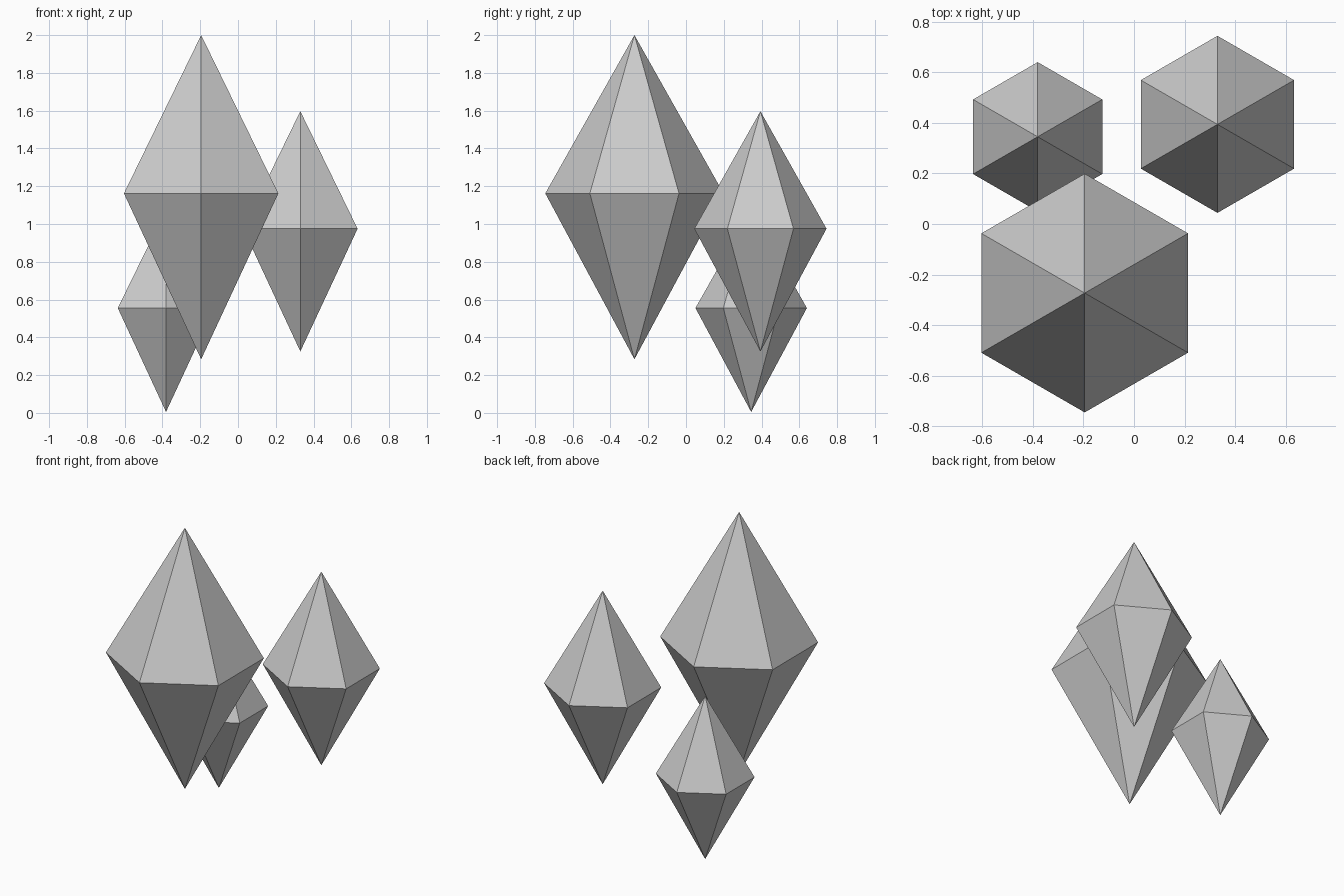
import bpy, bmesh
from math import cos, sin, pi

if "Cube" in bpy.data.objects:
    bpy.data.objects.remove(bpy.data.objects["Cube"])

SIDES = 6


def crystal(name, x, y, radius, bottom, middle, top):
    """Flat-faced hexagonal bipyramid with ring corners facing +y and -y."""
    bm = bmesh.new()
    ring = [bm.verts.new((radius * cos(pi / 2 + 2 * pi * i / SIDES),
                          radius * sin(pi / 2 + 2 * pi * i / SIDES), 0))
            for i in range(SIDES)]
    tip = bm.verts.new((0, 0, top - middle))
    base = bm.verts.new((0, 0, bottom - middle))
    for i in range(SIDES):
        a, b = ring[i], ring[(i + 1) % SIDES]
        bm.faces.new((a, b, tip))
        bm.faces.new((b, a, base))
    mesh = bpy.data.meshes.new(name)
    bm.to_mesh(mesh)
    bm.free()
    obj = bpy.data.objects.new(name, mesh)
    obj.location = (x, y, middle)
    bpy.context.collection.objects.link(obj)


# Three floating crystals
crystal("large_crystal", -0.195, -0.273, 0.472, 0.284, 1.162, 2.0)
crystal("medium_crystal", 0.33, 0.394, 0.35, 0.325, 0.975, 1.597)
crystal("small_crystal", -0.381, 0.345, 0.295, 0.005, 0.555, 1.077)
